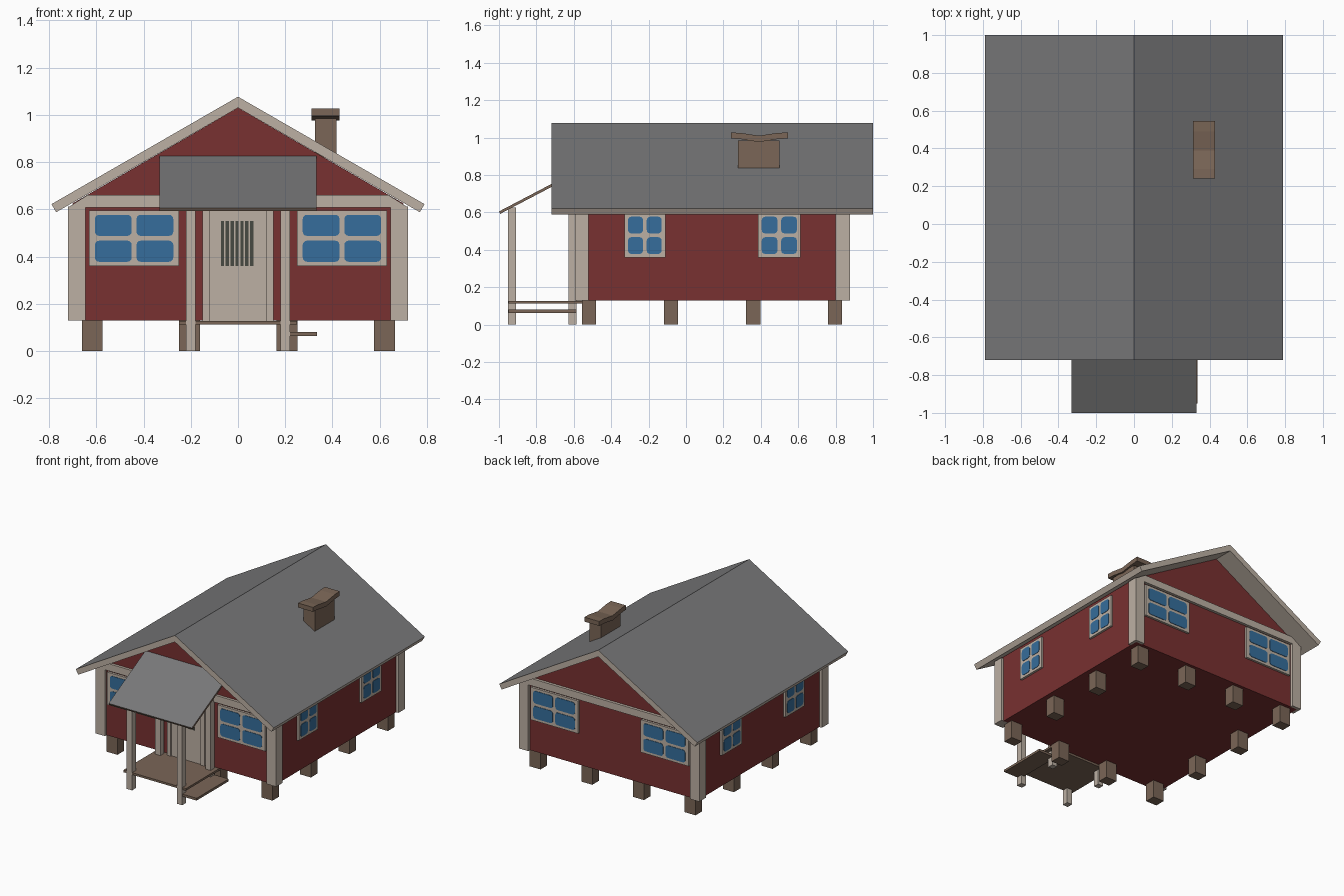
import bpy, bmesh, math

if "Cube" in bpy.data.objects:
    bpy.data.objects.remove(bpy.data.objects["Cube"])


def material(name, srgb):
    m = bpy.data.materials.new(name)
    lin = [c / 12.92 if c <= 0.04045 else ((c + 0.055) / 1.055) ** 2.4 for c in srgb]
    m.diffuse_color = (*lin, 1)
    m.use_nodes = True
    m.node_tree.nodes["Principled BSDF"].inputs["Base Color"].default_value = m.diffuse_color
    return m


CREAM = material("cream trim", (0.74, 0.69, 0.64))
RED = material("barn red", (0.47, 0.19, 0.19))
GRAY = material("roof gray", (0.47, 0.47, 0.475))
BROWN = material("wood brown", (0.48, 0.40, 0.34))
BLUE = material("glass blue", (0.21, 0.43, 0.61))
DARK = material("dark glass", (0.28, 0.29, 0.26))


def prism(name, pts, axis, a, b, mat, top_mat=None):
    """Extrude a profile along x (pts are y,z) or along y (pts are x,z)."""
    bm = bmesh.new()
    place = (lambda p, t: (t, p[0], p[1])) if axis == 'x' else (lambda p, t: (p[0], t, p[1]))
    lo = [bm.verts.new(place(p, a)) for p in pts]
    hi = [bm.verts.new(place(p, b)) for p in pts]
    bm.faces.new(lo)
    bm.faces.new(hi)
    for i in range(len(pts)):
        j = (i + 1) % len(pts)
        bm.faces.new((lo[i], lo[j], hi[j], hi[i]))
    bmesh.ops.recalc_face_normals(bm, faces=bm.faces)
    me = bpy.data.meshes.new(name)
    me.materials.append(mat)
    if top_mat:  # upward faces get the second colour
        me.materials.append(top_mat)
        bm.normal_update()
        for f in bm.faces:
            f.material_index = int(f.normal.z > 0.5)
    bm.to_mesh(me)
    bm.free()
    ob = bpy.data.objects.new(name, me)
    bpy.context.collection.objects.link(ob)
    return ob


def box(name, x, y, z, mat):
    return prism(name, rect(*x, *z), 'y', *y, mat)


def rect(u0, u1, v0, v1):
    return [(u0, v0), (u1, v0), (u1, v1), (u0, v1)]


def rounded(u0, u1, v0, v1, r=0.018, n=3):
    pts = []
    for k, (cu, cv) in enumerate(((u1 - r, v1 - r), (u0 + r, v1 - r), (u0 + r, v0 + r), (u1 - r, v0 + r))):
        for i in range(n + 1):
            t = math.pi / 2 * (k + i / n)
            pts.append((cu + r * math.cos(t), cv + r * math.sin(t)))
    return pts


def window(name, axis, wall, out, u0, u1, v0=0.36, v1=0.595, rim=0.024, bar=0.01):
    """Four-pane window: cream frame plate with thin blue panes."""
    face = wall + out * 0.016
    prism(name + "_frame", rect(u0, u1, v0, v1), axis, wall - out * 0.01, face, CREAM)
    um, vm = (u0 + u1) / 2, (v0 + v1) / 2
    for a, b in ((u0 + rim, um - bar), (um + bar, u1 - rim)):
        for c, d in ((v0 + 0.018, vm - bar), (vm + bar, v1 - 0.018)):
            prism(name + "_pane", rounded(a, b, c, d), axis, face - out * 0.002, face + out * 0.003, BLUE)


WX, YF, YB = 0.70, -0.575, 0.857        # wall planes
SLOPE = 0.578
under = lambda x: 1.03 - SLOPE * abs(x)  # underside of the roof

# Walls with gables
prism("house_walls", [(-WX, 0.13), (WX, 0.13), (WX, under(WX)), (0, 1.03), (-WX, under(WX))],
      'y', YF, YB, RED)

# Main roof: two slabs, gray on top and cream elsewhere
for s, side in ((-1, "left"), (1, "right")):
    prism("roof_" + side, [(0, 1.077), (s * 0.79, 0.622), (s * 0.77, 0.588), (0, 1.03)],
          'y', -0.72, 1.0, CREAM, GRAY)

# Corner boards
for x in ((-0.72, -0.645), (0.645, 0.72)):
    for y in ((-0.594, -0.52), (0.80, 0.877)):
        box("corner_post", x, y, (0.13, 0.612), CREAM)

# Gable tie beams, clipped under the roof
for name, y in (("front", (-0.594, -0.56)), ("back", (0.84, 0.877))):
    prism(name + "_gable_beam", [(-0.72, 0.608), (0.72, 0.608), (0.638, 0.66), (-0.638, 0.66)],
          'y', *y, CREAM)

# Foundation piles around the perimeter
for i, x in enumerate((-0.617, -0.205, 0.207, 0.62)):
    for j, y in enumerate((-0.518, -0.08, 0.36, 0.797)):
        if i in (0, 3) or j in (0, 3):
            box("foundation_pile", (x - 0.044, x + 0.044), (y - 0.038, y + 0.038), (0, 0.131), BROWN)

# Windows
for s in (-1, 1):
    u0, u1 = sorted((s * 0.25, s * 0.63))
    window("front_window", 'y', YF, -1, u0, u1)
    window("back_window", 'y', YB, 1, u0, u1)
    for y0, y1 in ((-0.33, -0.11), (0.385, 0.613)):
        window("side_window", 'x', s * WX, s, y0, y1, rim=0.02)

# Door with frame and striped glass
for s in (-1, 1):
    box("door_jamb", tuple(sorted((s * 0.12, s * 0.15))), (-0.597, -0.56), (0.127, 0.61), CREAM)
box("door", (-0.12, 0.12), (-0.588, -0.56), (0.127, 0.61), CREAM)
for i in range(7):
    x = -0.073 + i * 0.0207
    box("door_glass_strip", (x, x + 0.014), (-0.592, -0.587), (0.36, 0.55), DARK)

# Porch floor, side step, posts and roof
box("porch_floor", (-0.25, 0.25), (-0.95, -0.555), (0.112, 0.127), BROWN)
box("porch_step", (0.195, 0.335), (-0.95, -0.585), (0.063, 0.08), BROWN)
for x in (-0.2, 0.2):
    box("porch_front_post", (x - 0.021, x + 0.021), (-0.952, -0.908), (0, 0.625), CREAM)
    box("porch_back_post", (x - 0.021, x + 0.021), (-0.628, -0.586), (0, 0.79), CREAM)
prism("porch_roof", [(-1.0, 0.605), (-0.58, 0.825), (-0.576, 0.811), (-0.994, 0.592)],
      'x', -0.332, 0.332, BROWN, GRAY)

# Chimney with a sagging cap
box("chimney_shaft", (0.327, 0.418), (0.278, 0.50), (0.82, 0.985), BROWN)
prism("chimney_cap", [(0.24, 0.995), (0.29, 0.992), (0.39, 0.976), (0.49, 0.992), (0.545, 0.995),
                      (0.545, 1.027), (0.49, 1.025), (0.39, 1.01), (0.29, 1.025), (0.24, 1.027)],
      'x', 0.312, 0.43, BROWN)
